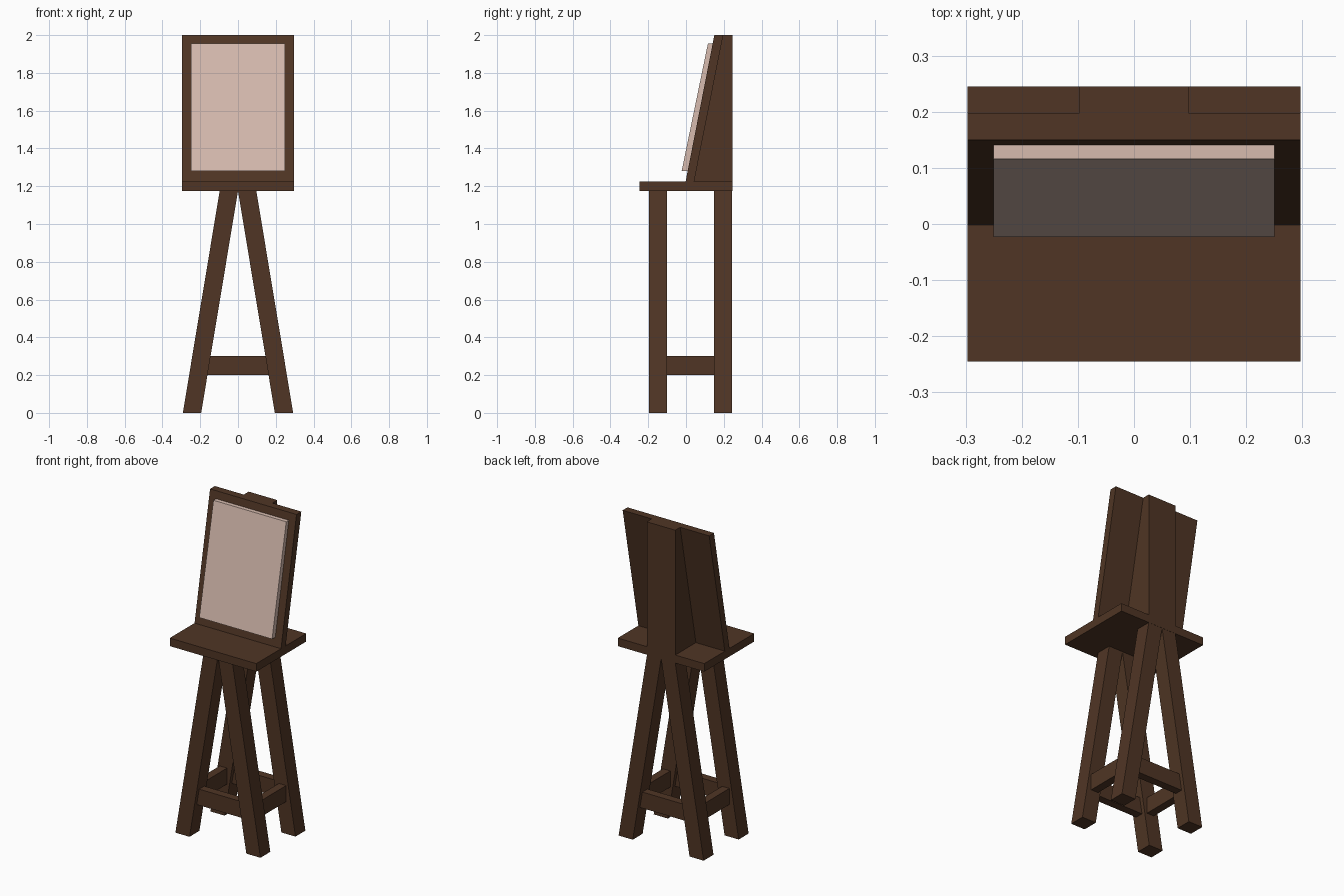
import bpy

if "Cube" in bpy.data.objects:
    bpy.data.objects.remove(bpy.data.objects["Cube"])


def material(name, rgb):
    m = bpy.data.materials.new(name)
    m.diffuse_color = (*rgb, 1.0)
    m.use_nodes = True
    m.node_tree.nodes["Principled BSDF"].inputs["Base Color"].default_value = m.diffuse_color
    return m


wood = material("dark wood", (0.080, 0.036, 0.018))
cloth = material("pale canvas", (0.68, 0.50, 0.43))


def block(name, low, high, z0, z1, mat=wood):
    """Six-sided block from a low and a high rectangle (x0, x1, y0, y1)."""
    verts = []
    for (x0, x1, y0, y1), z in ((low, z0), (high, z1)):
        verts += [(x0, y0, z), (x1, y0, z), (x1, y1, z), (x0, y1, z)]
    faces = [(3, 2, 1, 0), (4, 5, 6, 7)]
    faces += [(i, (i + 1) % 4, (i + 1) % 4 + 4, i + 4) for i in range(4)]
    me = bpy.data.meshes.new(name)
    me.from_pydata(verts, [], faces)
    me.materials.append(mat)
    ob = bpy.data.objects.new(name, me)
    bpy.context.collection.objects.link(ob)
    return ob


def mirror_x(ob):
    ob.modifiers.new("mirror", 'MIRROR').use_axis[0] = True


W = 0.297      # half width of shelf and board
SHELF = 1.175  # underside of the shelf
TOP = 1.225    # top of the shelf

# Splayed legs with a cross rail between each pair
for side, y0, y1 in (("front", -0.197, -0.10), ("back", 0.147, 0.244)):
    leg = block(side + "_leg", (0.195, 0.292, y0, y1), (0.0, 0.097, y0, y1), 0, SHELF)
    mirror_x(leg)
    mid = (y0 + y1) / 2
    block(side + "_rail", (-0.19, 0.19, mid - 0.025, mid + 0.025),
          (-0.17, 0.17, mid - 0.025, mid + 0.025), 0.2, 0.3)

# Side rails joining front and back legs
rail = block("side_rail", (0.178, 0.228, -0.10, 0.147), (0.178, 0.228, -0.10, 0.147), 0.2, 0.3)
mirror_x(rail)

# Shelf
shelf = (-W, W, -0.245, 0.245)
block("shelf", shelf, shelf, SHELF, TOP)

# Leaning board and the wedge post behind it
block("board", (-W, W, -0.002, 0.043), (-W, W, 0.15, 0.197), TOP, 2.0)
block("back_post", (-0.098, 0.098, 0.043, 0.245), (-0.098, 0.098, 0.197, 0.245), TOP, 2.0)

# Canvas sheet on the board
block("canvas", (-0.25, 0.25, -0.023, 0.009), (-0.25, 0.25, 0.116, 0.142), 1.28, 1.955, cloth)
